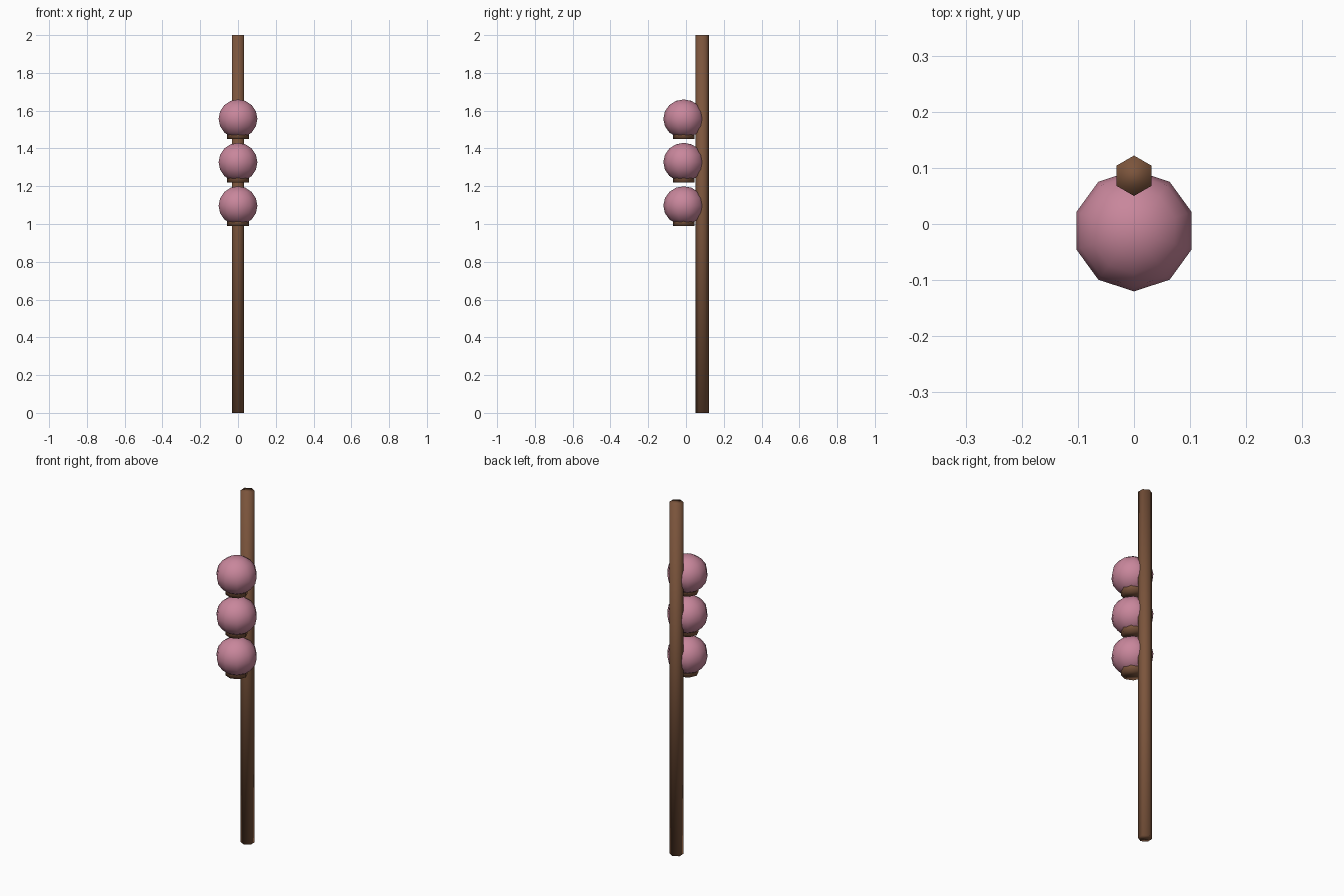
import bpy
from math import radians

if "Cube" in bpy.data.objects:
    bpy.data.objects.remove(bpy.data.objects["Cube"])


def material(name, rgb):
    m = bpy.data.materials.new(name)
    m.diffuse_color = (*rgb, 1)
    m.use_nodes = True
    m.node_tree.nodes["Principled BSDF"].inputs["Base Color"].default_value = m.diffuse_color
    return m


brown = material("wood_brown", (0.20, 0.09, 0.045))
pink = material("dusty_pink", (0.58, 0.24, 0.33))


def finish(name, mat):
    ob = bpy.context.object
    ob.name = name
    ob.data.materials.append(mat)
    bpy.ops.object.shade_smooth()
    return ob


def prism(name, sides, radius, y, z0, z1):
    bpy.ops.mesh.primitive_cylinder_add(vertices=sides, radius=radius, depth=z1 - z0,
                                        location=(0, y, (z0 + z1) / 2))
    return finish(name, brown)


# Hexagonal post, corners facing front and back
prism("post", 6, 0.036, 0.086, 0, 2)

# Three balls on small round cups, stacked against the front of the post
BALL_Y = -0.012
for i in range(3):
    base = 0.99 + 0.23 * i
    prism(f"cup_{i + 1}", 8, 0.058, BALL_Y, base, base + 0.045)
    bpy.ops.mesh.primitive_uv_sphere_add(segments=10, ring_count=8, radius=0.108,
                                         location=(0, BALL_Y, base + 0.107))
    ball = finish(f"ball_{i + 1}", pink)
    ball.scale.z = 0.95
